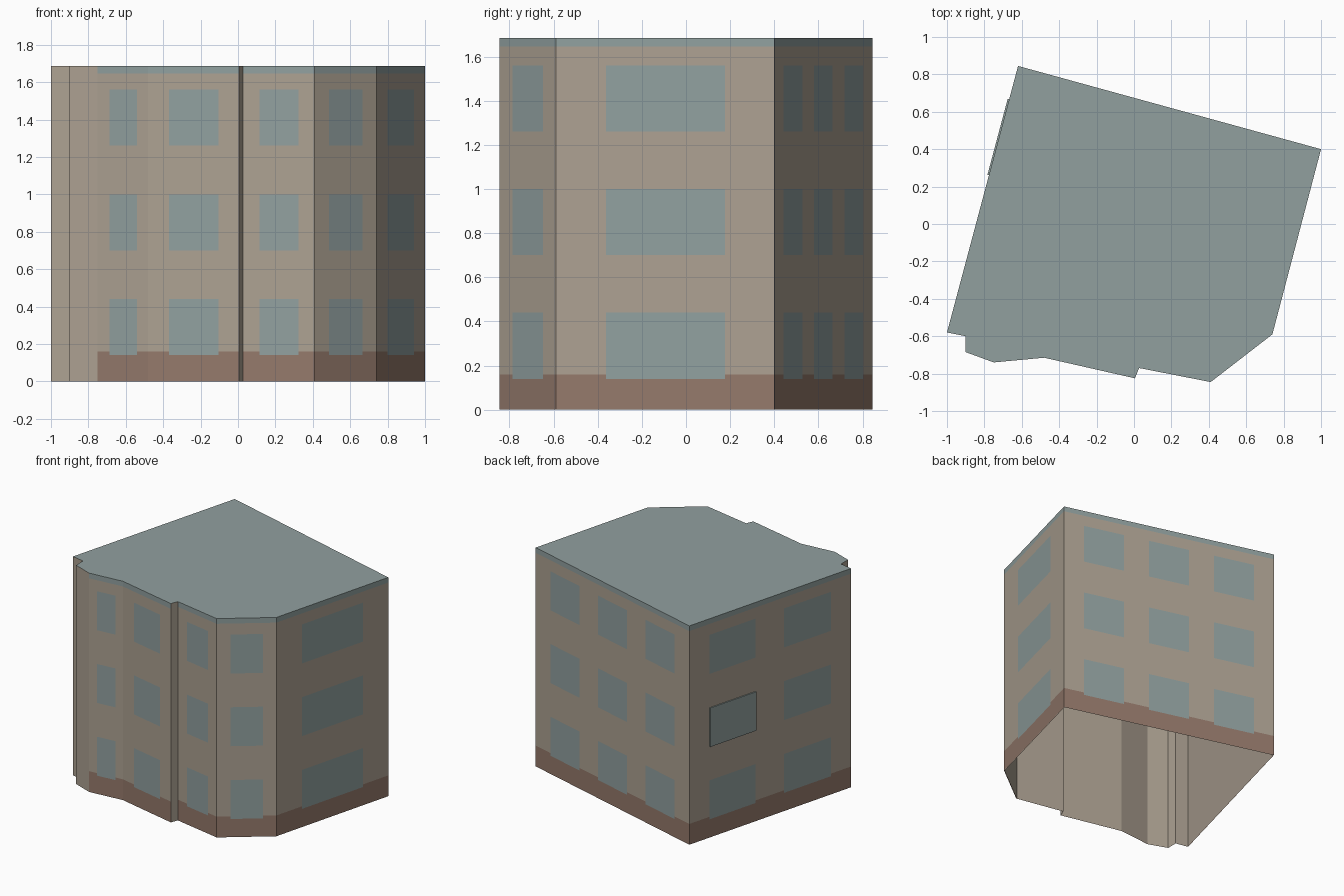
import bpy
import bmesh
from mathutils import Vector

old = bpy.data.objects.get("Cube")
if old:
    bpy.data.objects.remove(old, do_unlink=True)


def material(name, rgb):
    m = bpy.data.materials.new(name)
    m.use_nodes = True
    m.diffuse_color = (*rgb, 1)
    m.node_tree.nodes["Principled BSDF"].inputs["Base Color"].default_value = (*rgb, 1)
    return m


BEIGE, BROWN, TEAL = range(3)
MATERIALS = [
    material("beige_plaster", (0.413, 0.356, 0.287)),
    material("brown_plinth", (0.296, 0.191, 0.147)),
    material("grey_teal", (0.283, 0.352, 0.347)),
]

HEIGHT, PLINTH, BAND = 1.685, 0.16, 1.645
FLOORS = [(0.14, 0.44), (0.70, 1.0), (1.26, 1.56)]
ONE = [0.23, 0.775]
TWO = [0.125, 0.41, 0.585, 0.875]
TWO.reverse()
TWO = [1 - u for u in reversed([1 - u for u in TWO])][::-1]
THREE = [0.095, 0.285, 0.405, 0.595, 0.715, 0.905]
TWO.sort()

# Footprint corners, counter-clockwise, with the window edges along the wall
# that starts at each corner (None is a plain wall)
WALLS = [
    ((-1.0, -0.58), None),
    ((-0.90, -0.60), None),
    ((-0.90, -0.685), None),
    ((-0.75, -0.74), ONE),
    ((-0.48, -0.715), ONE),
    ((0.005, -0.825), None),
    ((0.027, -0.77), ONE),
    ((0.41, -0.845), ONE),
    ((0.74, -0.59), ONE),
    ((1.0, 0.40), THREE),
    ((-0.62, 0.845), TWO),
]


def finish(name, bm):
    bmesh.ops.remove_doubles(bm, verts=bm.verts[:], dist=0.0001)
    mesh = bpy.data.meshes.new(name)
    bm.to_mesh(mesh)
    bm.free()
    for m in MATERIALS:
        mesh.materials.append(m)
    obj = bpy.data.objects.new(name, mesh)
    bpy.context.scene.collection.objects.link(obj)
    return obj


def quad(bm, a, b, z0, z1, mat):
    pts = [(a.x, a.y, z0), (b.x, b.y, z0), (b.x, b.y, z1), (a.x, a.y, z1)]
    bm.faces.new([bm.verts.new(p) for p in pts]).material_index = mat


def wall_colour(in_window_column, z):
    if in_window_column and any(lo < z < hi for lo, hi in FLOORS):
        return TEAL
    if z < PLINTH:
        return BROWN
    return TEAL if z > BAND else BEIGE


corners = [Vector(p) for p, _ in WALLS]
ends = corners[1:] + corners[:1]

# Outer walls, cut into window, plinth and top band faces
levels = sorted([0, PLINTH, BAND, HEIGHT] + [z for f in FLOORS for z in f])
bm = bmesh.new()
for a, b, (_, windows) in zip(corners, ends, WALLS):
    if windows is None:
        quad(bm, a, b, 0, HEIGHT, BEIGE)
        continue
    cuts = [0] + windows + [1]
    for i, (u0, u1) in enumerate(zip(cuts, cuts[1:])):
        for z0, z1 in zip(levels, levels[1:]):
            mat = wall_colour(i % 2 == 1, (z0 + z1) / 2)
            quad(bm, a.lerp(b, u0), a.lerp(b, u1), z0, z1, mat)
finish("outer_walls", bm)

# Flat roof
bm = bmesh.new()
bm.faces.new([bm.verts.new((p.x, p.y, HEIGHT)) for p in corners]).material_index = TEAL
finish("roof", bm)

# Plain inner lining, open at the bottom
bm = bmesh.new()
for a, b in zip(corners, ends):
    quad(bm, b * 0.995, a * 0.995, 0, HEIGHT - 0.005, BEIGE)
finish("inner_lining", bm)

# One slightly raised window pane on the middle floor of the side wall
a, b = corners[-1], corners[0]
out = Vector((b.y - a.y, a.x - b.x)).normalized() * 0.008
p, q = a.lerp(b, TWO[0]), a.lerp(b, TWO[1])
bm = bmesh.new()
z0, z1 = FLOORS[1]
ring = [p, q, q + out, p + out]
low = [bm.verts.new((v.x, v.y, z0)) for v in ring]
face = bm.faces.new(low)
top = bmesh.ops.extrude_face_region(bm, geom=[face])["geom"]
bmesh.ops.translate(bm, vec=(0, 0, z1 - z0),
                    verts=[g for g in top if isinstance(g, bmesh.types.BMVert)])
bmesh.ops.recalc_face_normals(bm, faces=bm.faces[:])
for f in bm.faces:
    f.material_index = TEAL
finish("raised_window", bm)
